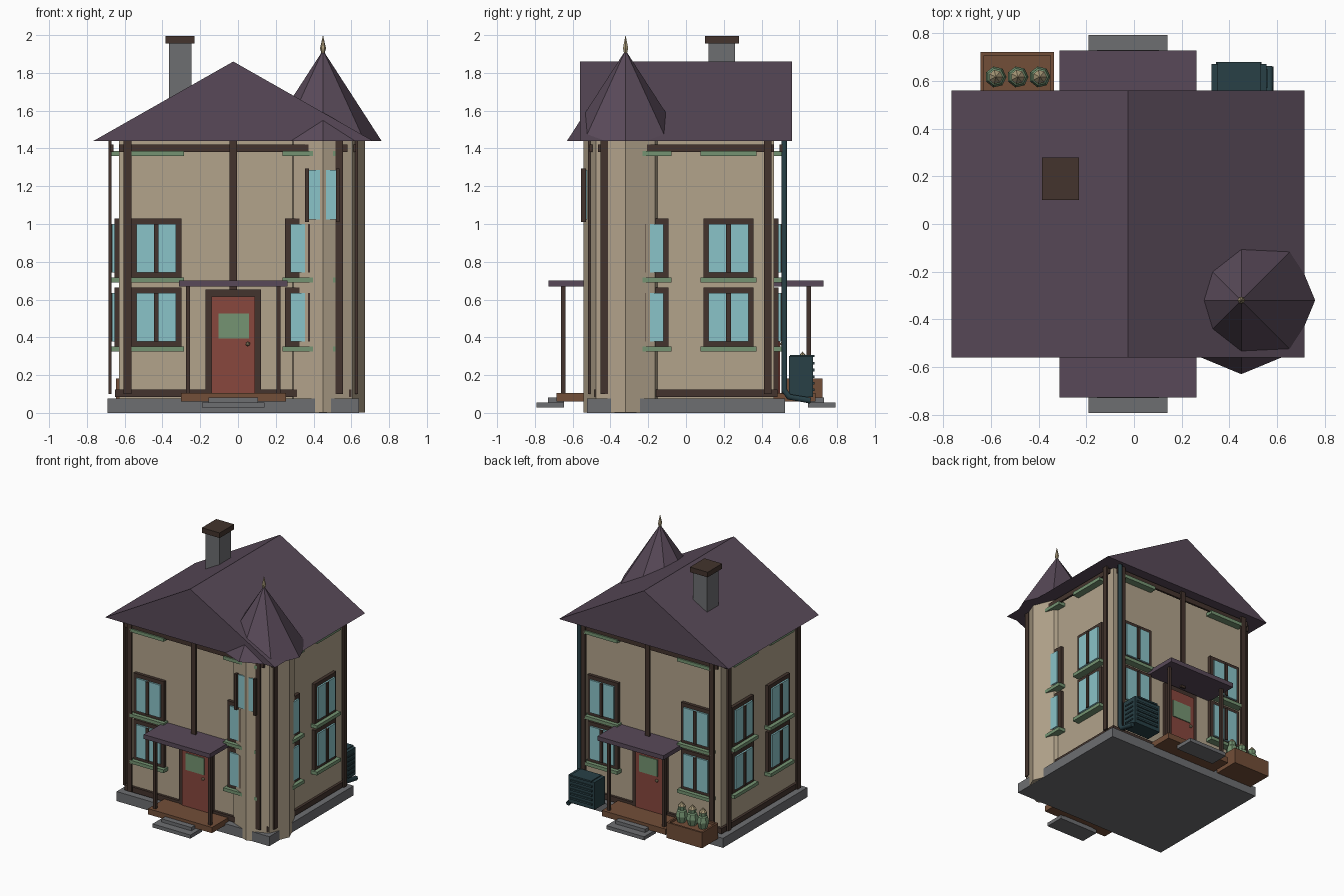
import bpy, bmesh, math
from mathutils import Vector

if "Cube" in bpy.data.objects:
    bpy.data.objects.remove(bpy.data.objects["Cube"])


def mat(name, r, g, b):
    lin = [((c / 255 + 0.055) / 1.055) ** 2.4 for c in (r, g, b)]
    m = bpy.data.materials.new(name)
    m.diffuse_color = (*lin, 1)
    m.use_nodes = True
    m.node_tree.nodes["Principled BSDF"].inputs["Base Color"].default_value = m.diffuse_color
    return m


WALL = mat("cream_wall", 178, 163, 139)
ROOF = mat("plum_roof", 88, 73, 88)
TRIM = mat("dark_brown_trim", 67, 52, 45)
WOOD = mat("warm_wood", 114, 78, 56)
STONE = mat("grey_stone", 109, 110, 113)
RED = mat("red_door", 136, 71, 61)
GREEN = mat("sage_green", 117, 148, 114)
GLASS = mat("pale_blue_glass", 138, 195, 200)
TEAL = mat("dark_teal", 40, 64, 70)
GOLD = mat("pale_gold", 165, 150, 118)

CX, HX, HY = -0.025, 0.605, 0.465      # house centre and half sizes
TX, TY = 0.45, -0.32                   # turret axis
EAVE = 1.44


def finish(name, bm, *mats):
    bmesh.ops.recalc_face_normals(bm, faces=bm.faces)
    me = bpy.data.meshes.new(name)
    bm.to_mesh(me)
    bm.free()
    for m in mats:
        me.materials.append(m)
    ob = bpy.data.objects.new(name, me)
    bpy.context.collection.objects.link(ob)
    return ob


def box(name, x0, x1, y0, y1, z0, z1, m):
    bm = bmesh.new()
    bmesh.ops.create_cube(bm, size=1)
    for v in bm.verts:
        v.co = ((x0 + x1) / 2 + v.co.x * (x1 - x0),
                (y0 + y1) / 2 + v.co.y * (y1 - y0),
                (z0 + z1) / 2 + v.co.z * (z1 - z0))
    return finish(name, bm, m)


def plate(name, side, u0, u1, z0, z1, o0, o1, m):
    """Box on a house wall: u along the wall, o outward from it."""
    name = side + "_" + name
    if side in ("front", "back"):
        s = -1 if side == "front" else 1
        a, b = sorted((s * (HY + o0), s * (HY + o1)))
        return box(name, CX + u0, CX + u1, a, b, z0, z1, m)
    s = -1 if side == "left" else 1
    a, b = sorted((CX + s * (HX + o0), CX + s * (HX + o1)))
    return box(name, a, b, u0, u1, z0, z1, m)


def lathe(name, x, y, rings, sides, mats, pick=None):
    """Faceted turned shape; rings are (radius, z), radius 0 gives a tip."""
    bm = bmesh.new()
    loops = []
    for r, z in rings:
        n = sides if r else 1
        loops.append([bm.verts.new((x + r * math.cos(math.tau * i / sides),
                                    y + r * math.sin(math.tau * i / sides), z)) for i in range(n)])
    for a, b in zip(loops, loops[1:]):
        for i in range(sides):
            j = (i + 1) % sides
            q = [a[i % len(a)], a[j % len(a)], b[j % len(b)], b[i % len(b)]]
            bm.faces.new(list(dict.fromkeys(q)))
    for lp in (loops[0], loops[-1]):
        if len(lp) > 1:
            bm.faces.new(lp)
    if pick:
        for f in bm.faces:
            f.material_index = pick(f.calc_center_median())
    return finish(name, bm, *mats)


# Foundation and main walls
box("foundation", CX - 0.665, CX + 0.665, -0.525, 0.525, 0, 0.075, STONE)
box("house_walls", CX - HX, CX + HX, -HY, HY, 0.07, EAVE, WALL)

# Solid gable roof
bm = bmesh.new()
ends = [[bm.verts.new((x, y, z)) for x, z in ((CX - 0.74, EAVE), (CX + 0.74, EAVE), (CX, 1.86))]
        for y in (-0.56, 0.56)]
for e in ends:
    bm.faces.new(e)
for i in range(3):
    j = (i + 1) % 3
    bm.faces.new((ends[0][i], ends[0][j], ends[1][j], ends[1][i]))
finish("gable_roof", bm, ROOF)

# Corner turret with its cone and finial
lathe("turret", TX, TY, [(0.222, 0.001), (0.222, EAVE + 0.01)], 8, [WALL])
lathe("turret_roof", TX, TY, [(0.31, EAVE), (0, 1.92)], 8, [ROOF])
lathe("finial", TX, TY, [(0.008, 1.90), (0.016, 1.93), (0, 2.0)], 6, [GOLD])
box("turret_window_glass", TX - 0.075, TX + 0.068, -0.535, -0.525, 1.025, 1.285, GLASS)
for n, x in (("left", 0.355), ("right", 0.518)):
    box("turret_window_bar_" + n, x, x + 0.02, -0.555, -0.53, 1.01, 1.295, TRIM)

# Chimney
box("chimney_stack", -0.365, -0.245, 0.12, 0.26, 1.5, 1.96, STONE)
box("chimney_cap", -0.385, -0.23, 0.10, 0.28, 1.955, 1.995, TRIM)

# Beams, posts, windows and sills on all four walls
for side in ("front", "back", "left", "right"):
    long = side in ("front", "back")
    half = HX if long else HY
    plate("base_beam", side, -half - 0.02, half + 0.02, 0.083, 0.125, 0, 0.02, TRIM)
    plate("top_beam", side, -half, half, 1.38, 1.42, 0.03, 0.045, TRIM)
    c = 0.56 if long else 0.432
    for u in (-c, c):
        plate("corner_post", side, u - 0.02, u + 0.02, 0.1, EAVE, 0.04, 0.055, TRIM)
    if long:
        plate("middle_post", side, -0.02, 0.02, 0.65, EAVE, 0.04, 0.055, TRIM)
    w = 0.408 if long else 0.225
    for u in (-w, w):
        for z in (0.35, 0.715):
            plate("window_frame", side, u - 0.133, u + 0.133, z, z + 0.315, 0, 0.025, TRIM)
            plate("window_glass", side, u - 0.105, u + 0.105, z + 0.028, z + 0.285, 0.025, 0.038, GLASS)
            plate("window_mullion", side, u - 0.012, u + 0.012, z + 0.028, z + 0.285, 0.03, 0.048, TRIM)
        for z in (0.325, 0.69, 1.36):
            plate("window_sill", side, u - 0.148, u + 0.148, z, z + 0.026, 0, 0.055, GREEN)

# Porch, door and steps at front and back
for side in ("front", "back"):
    plate("porch_canopy", side, -0.288, 0.288, 0.668, 0.702, 0, 0.262, ROOF)
    plate("porch_deck", side, -0.278, 0.278, 0.06, 0.105, 0, 0.22, WOOD)
    for u in (-0.24, 0.24):
        plate("porch_post", side, u - 0.011, u + 0.011, 0.1, 0.67, 0.174, 0.197, TRIM)
    plate("lower_step", side, -0.165, 0.165, 0.028, 0.056, 0.18, 0.327, STONE)
    plate("upper_step", side, -0.13, 0.13, 0.054, 0.082, 0.18, 0.265, STONE)
    plate("door_frame", side, -0.147, 0.147, 0.105, 0.652, 0, 0.025, TRIM)
    plate("door", side, -0.115, 0.115, 0.105, 0.615, 0, 0.033, RED)
    plate("door_window", side, -0.078, 0.082, 0.395, 0.527, 0.03, 0.04, GREEN)
    s = -1 if side == "front" else 1
    bm = bmesh.new()
    bmesh.ops.create_icosphere(bm, subdivisions=1, radius=0.013)
    bmesh.ops.translate(bm, verts=bm.verts, vec=Vector((CX - s * 0.077, s * (HY + 0.045), 0.365)))
    finish(side + "_door_knob", bm, GOLD)

# Cooling unit with louvres and side vents
box("cooling_unit", 0.325, 0.555, 0.545, 0.672, 0.085, 0.3, TEAL)
box("cooling_unit_lid", 0.35, 0.53, 0.55, 0.68, 0.295, 0.307, TEAL)
for i in range(5):
    z = 0.115 + i * 0.035
    box("cooling_louvre", 0.345, 0.535, 0.67, 0.68, z, z + 0.014, TEAL)
    box("cooling_side_vent", 0.553, 0.561, 0.57, 0.65, z, z + 0.01, TEAL)

# Drain pipe with an outlet at the bottom
cu = bpy.data.curves.new("drain_pipe", "CURVE")
cu.dimensions = "3D"
cu.bevel_depth, cu.bevel_resolution, cu.use_fill_caps = 0.018, 1, True
path = [(0.52, EAVE), (0.52, 0.12), (0.545, 0.085), (0.66, 0.065)]
sp = cu.splines.new("POLY")
sp.points.add(len(path) - 1)
for p, (y, z) in zip(sp.points, path):
    p.co = (0.567, y, z, 1)
cu.materials.append(TEAL)
pipe = bpy.data.objects.new("drain_pipe", cu)
bpy.context.collection.objects.link(pipe)

# Planter with three potted succulents
X0, X1, Y0, Y1 = -0.645, -0.335, 0.52, 0.722
box("planter_soil", X0 + 0.01, X1 - 0.01, Y0 + 0.01, Y1 - 0.01, 0.06, 0.165, WOOD)
for n, a in (("left", (X0, X0 + 0.015, Y0, Y1)), ("right", (X1 - 0.015, X1, Y0, Y1)),
             ("inner", (X0, X1, Y0, Y0 + 0.015)), ("outer", (X0, X1, Y1 - 0.015, Y1))):
    box("planter_side_" + n, *a, 0.06, 0.182, WOOD)
for i in range(3):
    lathe("succulent", -0.58 + i * 0.0925, 0.617,
          [(0.025, 0.15), (0.045, 0.215), (0.036, 0.255), (0.026, 0.262), (0.03, 0.29), (0, 0.325)],
          7, [GREEN, GOLD], lambda c: int(c.z > 0.292))
